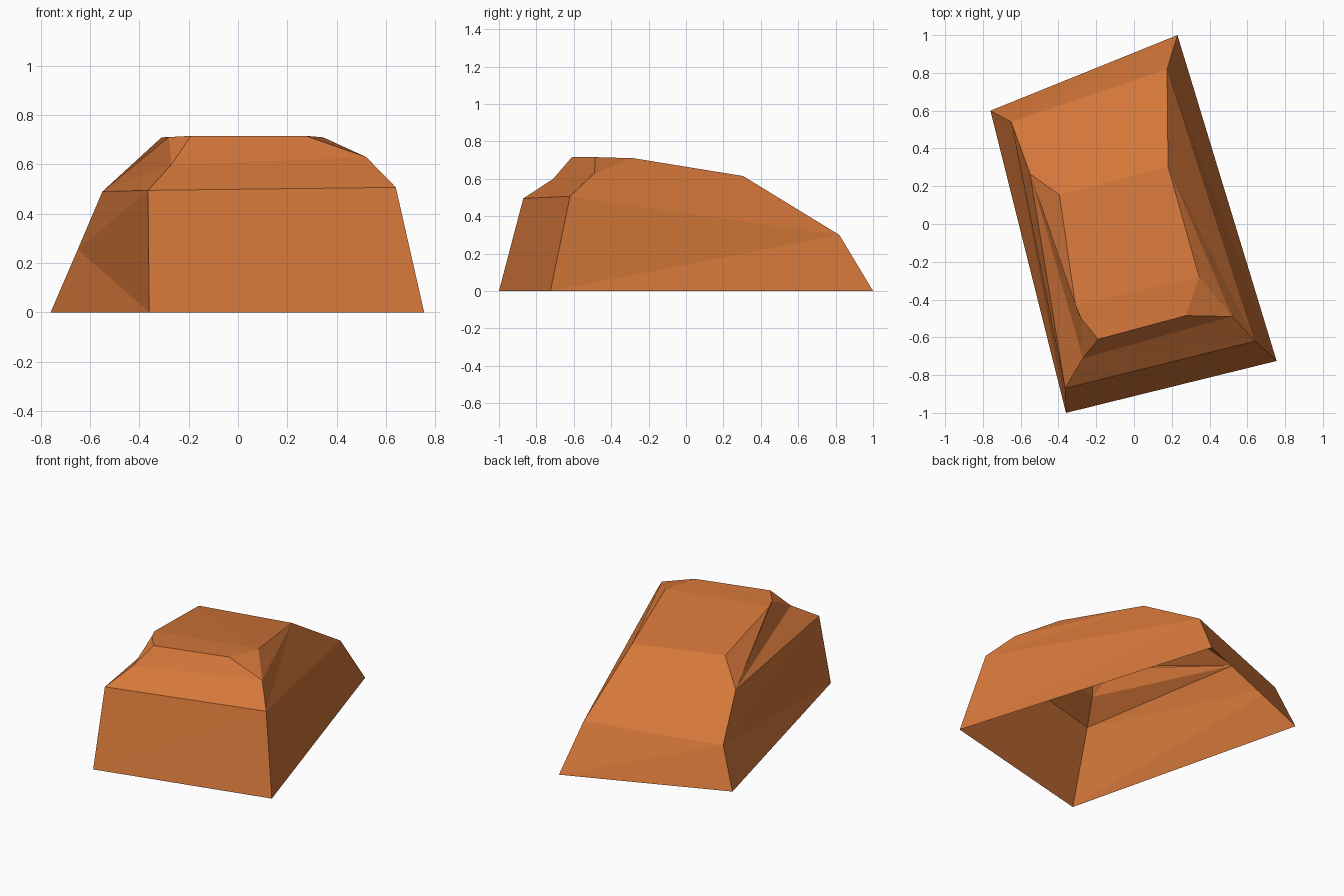
import bpy
import bmesh

if "Cube" in bpy.data.objects:
    bpy.data.objects.remove(bpy.data.objects["Cube"])

mat = bpy.data.materials.new("burnt orange")
mat.diffuse_color = (0.665, 0.185, 0.042, 1)
mat.use_nodes = True
mat.node_tree.nodes["Principled BSDF"].inputs["Base Color"].default_value = mat.diffuse_color

# Faceted rock shell, open underneath, built from stacked contour rings
base = [(-.36, -1, 0), (.755, -.725, 0), (.23, 1, 0), (-.76, .6, 0)]
low = [(-.365, -.87, .495), (.64, -.62, .507), (.175, .82, .3), (-.65, .54, .255)]
high = [(-.27, -.71, .6), (.52, -.49, .63), (.18, .305, .615), (-.55, .265, .49)]
crown = [(-.19, -.61, .716), (.275, -.485, .716), (.345, -.28, .71),
         (-.31, -.43, .71), (-.28, -.5, .711), (-.395, .155, .632)]

bm = bmesh.new()
b, l, h, c = [[bm.verts.new(p) for p in ring] for ring in (base, low, high, crown)]


def skin(verts):
    bm.faces.new(verts)


# Side walls in two tiers (the upper back tier also takes in a crown corner)
for i in range(4):
    j = (i + 1) % 4
    skin((b[i], b[j], l[j], l[i]))
    if i == 2:
        skin((l[2], l[3], h[3], c[5], h[2]))
    else:
        skin((l[i], l[j], h[j], h[i]))

# Chamfers leading up to the crown
skin((h[0], h[1], c[1], c[0]))
skin((h[1], c[2], c[1]))
skin((h[1], h[2], c[2]))
skin((h[2], c[5], c[3], c[2]))
skin((h[3], c[4], c[3], c[5]))
skin((h[3], h[0], c[4]))
skin((h[0], c[0], c[4]))

# Flat top
skin(c[:5])

bmesh.ops.triangulate(bm, faces=[f for f in bm.faces if len(f.verts) > 3])
bmesh.ops.recalc_face_normals(bm, faces=bm.faces)
mesh = bpy.data.meshes.new("rock_shell")
bm.to_mesh(mesh)
bm.free()
mesh.materials.append(mat)
rock = bpy.data.objects.new("rock_shell", mesh)
bpy.context.collection.objects.link(rock)
